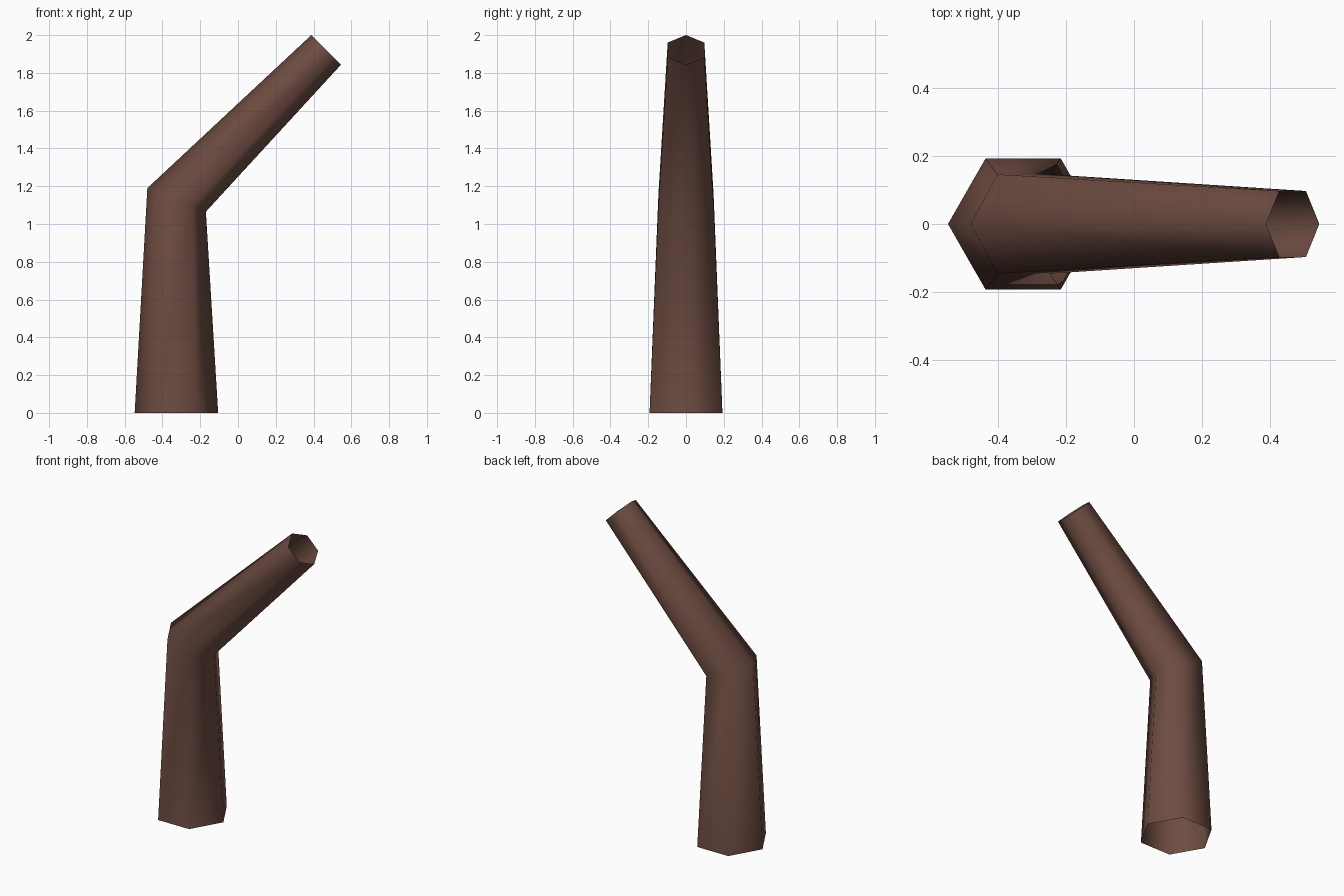
import bpy
import bmesh
from math import cos, sin, tau
from mathutils import Vector

cube = bpy.data.objects.get("Cube")
if cube:
    bpy.data.objects.remove(cube, do_unlink=True)

SIDES = 6

# Warm brown bark
bark = bpy.data.materials.new("brown_bark")
bark.use_nodes = True
colour = (0.153, 0.072, 0.053, 1.0)
bark.diffuse_color = colour
bsdf = next(n for n in bark.node_tree.nodes if n.type == 'BSDF_PRINCIPLED')
bsdf.inputs["Base Color"].default_value = colour

# Each ring: outer corner and inner corner (x, z) of the bend, half depth in y
rings = [
    ((-0.547, 0.0), (-0.105, 0.0), 0.193),
    ((-0.48, 1.19), (-0.17, 1.065), 0.146),
    ((0.388, 2.0), (0.545, 1.843), 0.097),
]


def add_ring(bm, outer, inner, depth):
    """Hexagon stretched between two corners lying in the xz plane."""
    a = Vector((outer[0], 0, outer[1]))
    b = Vector((inner[0], 0, inner[1]))
    centre, half = (a + b) / 2, (b - a) / 2
    side = Vector((0, depth / sin(tau / SIDES), 0))
    return [bm.verts.new(centre + half * cos(tau * i / SIDES) + side * sin(tau * i / SIDES))
            for i in range(SIDES)]


# Bent, tapering, open-ended trunk
bm = bmesh.new()
loops = [add_ring(bm, *ring) for ring in rings]
for low, high in zip(loops, loops[1:]):
    for i in range(SIDES):
        j = (i + 1) % SIDES
        face = bm.faces.new((low[i], low[j], high[j], high[i]))
        face.smooth = True

mesh = bpy.data.meshes.new("bent_trunk")
bm.to_mesh(mesh)
bm.free()
mesh.materials.append(bark)
trunk = bpy.data.objects.new("bent_trunk", mesh)
bpy.context.collection.objects.link(trunk)
